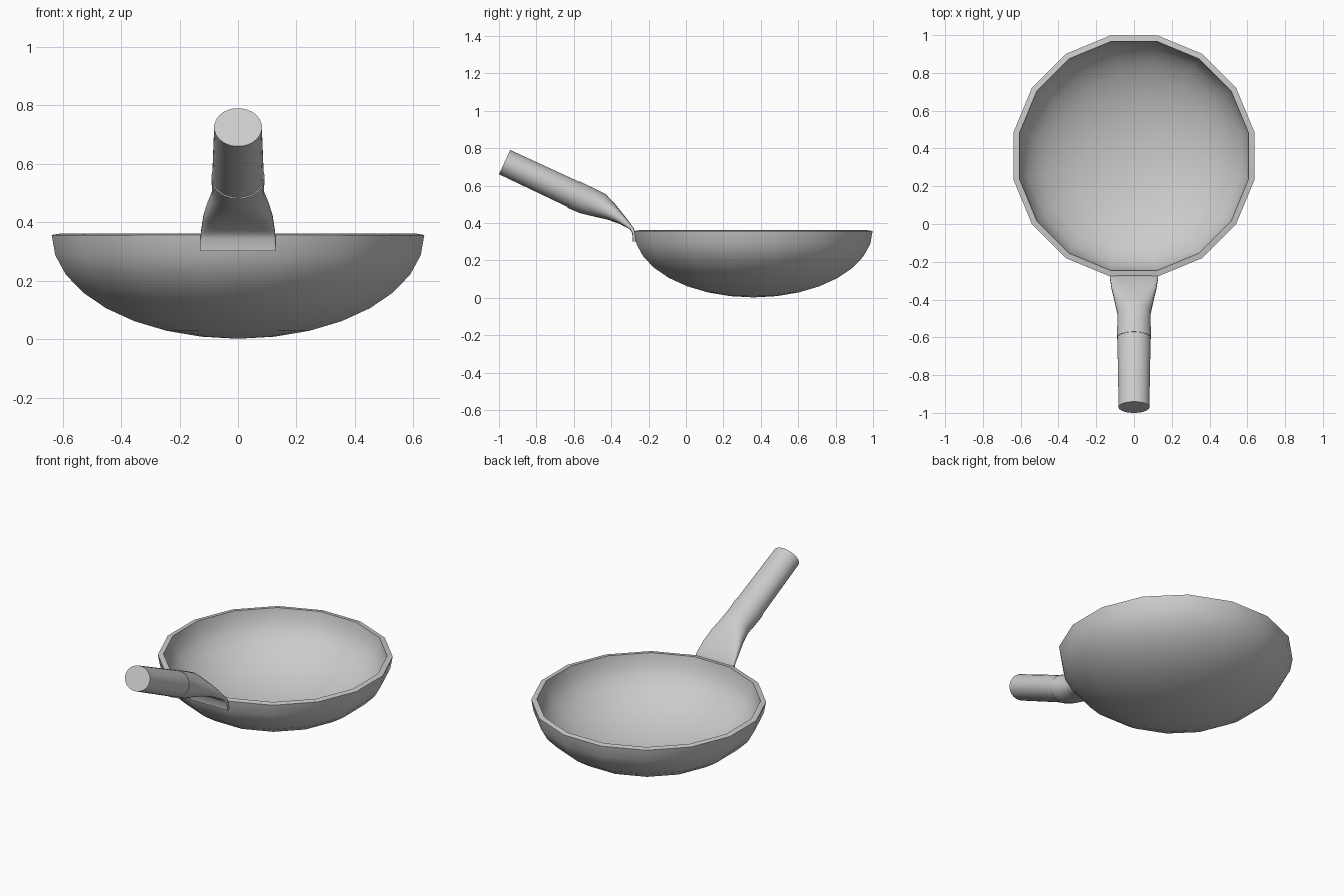
import bpy, bmesh, math
from mathutils import Vector

if "Cube" in bpy.data.objects:
    bpy.data.objects.remove(bpy.data.objects["Cube"])

SIDES = 16


def finish(bm, name, angle):
    bmesh.ops.recalc_face_normals(bm, faces=bm.faces)
    me = bpy.data.meshes.new(name)
    bm.to_mesh(me)
    bm.free()
    ob = bpy.data.objects.new(name, me)
    bpy.context.collection.objects.link(ob)
    bpy.ops.object.select_all(action='DESELECT')
    ob.select_set(True)
    bpy.context.view_layer.objects.active = ob
    bpy.ops.object.shade_smooth_by_angle(angle=math.radians(angle))
    return ob


def bridge(bm, a, b):
    n = len(a)
    for i in range(n):
        bm.faces.new((a[i], a[(i + 1) % n], b[(i + 1) % n], b[i]))


def bowl(name, cy, rim_z, r, depth, wall, rings=8):
    # outer half ellipsoid, then the inner one, joined at the rim
    bm = bmesh.new()
    profile = []
    for k in range(1, rings + 1):
        t = k / rings * math.pi / 2
        profile.append((r * math.sin(t), rim_z - depth * math.cos(t)))
    for k in range(rings, 0, -1):
        t = k / rings * math.pi / 2
        profile.append(((r - wall) * math.sin(t),
                        rim_z + 0.005 - (depth - wall + 0.005) * math.cos(t)))
    loops = []
    for rad, z in profile:
        loops.append([bm.verts.new((rad * math.cos((i + .5) * math.tau / SIDES),
                                    cy + rad * math.sin((i + .5) * math.tau / SIDES), z))
                      for i in range(SIDES)])
    for a, b in zip(loops, loops[1:]):
        bridge(bm, a, b)
    for loop, z in ((loops[0], rim_z - depth), (loops[-1], rim_z - depth + wall)):
        tip = bm.verts.new((0, cy, z))
        for i in range(SIDES):
            bm.faces.new((loop[i], loop[(i + 1) % SIDES], tip))
    return finish(bm, name, 40)


def loft(name, sections, n, angle):
    # each section: top (y, z), bottom (y, z), half width, squareness (1 = round)
    bm = bmesh.new()
    loops = []
    for top, bot, hx, e in sections:
        t, b = Vector((0, *top)), Vector((0, *bot))
        mid, up = (t + b) / 2, (t - b) / 2
        loop = []
        for i in range(n):
            a = (i + .5) * math.tau / n
            c, s = math.cos(a), math.sin(a)
            k = math.copysign(abs(c) ** e, c)
            m = math.copysign(abs(s) ** e, s)
            loop.append(bm.verts.new(mid + Vector((hx * k, 0, 0)) + up * m))
        loops.append(loop)
    for a, b in zip(loops, loops[1:]):
        bridge(bm, a, b)
    bm.faces.new(loops[0])
    bm.faces.new(loops[-1])
    return finish(bm, name, angle)


bowl("pan_bowl", 0.36, 0.357, 0.65, 0.355, 0.031)

# flat tongue on the rim that swells into a round socket
loft("handle_socket", [
    ((-0.268, 0.302), (-0.285, 0.302), 0.128, 0.12),
    ((-0.272, 0.352), (-0.288, 0.346), 0.128, 0.12),
    ((-0.279, 0.372), (-0.300, 0.366), 0.127, 0.25),
    ((-0.328, 0.438), (-0.355, 0.395), 0.119, 0.5),
    ((-0.380, 0.503), (-0.420, 0.418), 0.105, 0.75),
    ((-0.430, 0.556), (-0.510, 0.438), 0.089, 0.95),
    ((-0.500, 0.590), (-0.568, 0.452), 0.089, 1),
    ((-0.570, 0.624), (-0.635, 0.481), 0.092, 1),
], 24, 50)

# round grip
loft("handle_grip", [
    ((-0.560, 0.616), (-0.622, 0.480), 0.089, 1),
    ((-0.940, 0.791), (-1.000, 0.660), 0.082, 1),
], 24, 40)
